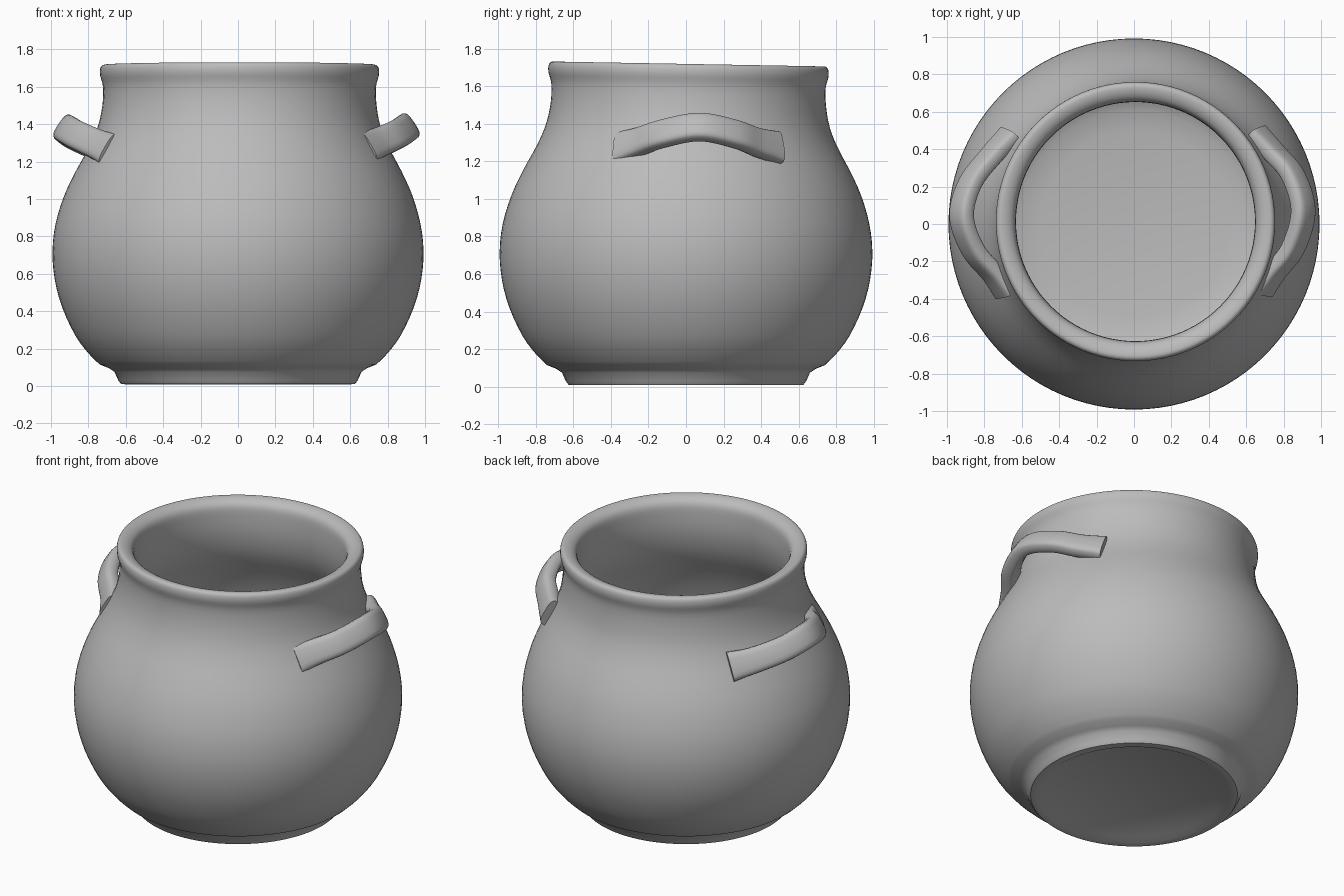
import bpy, bmesh, math
from mathutils import Vector

if "Cube" in bpy.data.objects:
    bpy.data.objects.remove(bpy.data.objects["Cube"])

clay = bpy.data.materials.new("grey clay")
clay.diffuse_color = (0.5, 0.5, 0.5, 1)
clay.use_nodes = True
clay.node_tree.nodes["Principled BSDF"].inputs["Base Color"].default_value = clay.diffuse_color


def finish(name, bm, angle):
    bmesh.ops.recalc_face_normals(bm, faces=bm.faces)
    me = bpy.data.meshes.new(name)
    bm.to_mesh(me)
    bm.free()
    me.materials.append(clay)
    ob = bpy.data.objects.new(name, me)
    bpy.context.collection.objects.link(ob)
    bpy.ops.object.select_all(action='DESELECT')
    ob.select_set(True)
    bpy.context.view_layer.objects.active = ob
    bpy.ops.object.shade_smooth_by_angle(angle=math.radians(angle))
    return ob


def spline(pts, n):
    """Catmull-Rom curve through the points."""
    p = [Vector(q) for q in pts]
    p = [2 * p[0] - p[1]] + p + [2 * p[-1] - p[-2]]
    out = []
    for i in range(1, len(p) - 2):
        a, b, c, d = p[i - 1:i + 3]
        for k in range(n):
            t = k / n
            out.append(0.5 * (2 * b + (c - a) * t + (2 * a - 5 * b + 4 * c - d) * t * t
                              + (3 * b - a - 3 * c + d) * t ** 3))
    return out + [p[-2]]


def loft(bm, rings, cap):
    vr = [[bm.verts.new(v) for v in r] for r in rings]
    n = len(rings[0])
    for a, b in zip(vr, vr[1:]):
        for i in range(n):
            j = (i + 1) % n
            bm.faces.new((a[i], a[j], b[j], b[i]))
    if cap:
        bm.faces.new(vr[0])
        bm.faces.new(vr[-1])


# Pot: one lathed profile from underside, up the outside, over the rim and down inside
foot = [(0.54, 0.03), (0.58, 0.008), (0.625, 0.01), (0.64, 0.03), (0.66, 0.075), (0.69, 0.095)]
outside = [(0.74, 0.115), (0.80, 0.175), (0.87, 0.27), (0.94, 0.42), (0.98, 0.57), (0.992, 0.72),
           (0.975, 0.87), (0.93, 1.02), (0.87, 1.15), (0.80, 1.28), (0.755, 1.39),
           (0.733, 1.5), (0.73, 1.6), (0.745, 1.66), (0.745, 1.695)]
rim = [(0.735, 1.713), (0.715, 1.718), (0.68, 1.708), (0.65, 1.68)]
inside = [(0.64, 1.62), (0.645, 1.48), (0.69, 1.32), (0.80, 1.12), (0.88, 0.9), (0.9, 0.72),
          (0.87, 0.48), (0.78, 0.28), (0.66, 0.16), (0.5, 0.12)]
profile = foot + [tuple(v) for v in spline([p + (0,) for p in outside + rim + inside], 3)]
SEG = 96
rings = []
for p in profile:
    r, z = p[0], p[1]
    lean = min(1, max(0, (z - 0.9) / 0.6))        # neck sits slightly off axis, rim tilts
    ring = []
    for i in range(SEG):
        a = 2 * math.pi * i / SEG
        y = r * math.sin(a) + 0.013 * lean
        ring.append((r * math.cos(a) + 0.008 * lean, y, z - 0.018 * lean * y))
    rings.append(ring)
bm = bmesh.new()
loft(bm, rings, True)
finish("pot_body", bm, 50)

# Handles: flat rounded strap swept along a tilted arch
paths = {
    "right_handle": [(0.65, 0.49, 1.27), (0.75, 0.38, 1.30), (0.85, 0.26, 1.345), (0.905, 0.07, 1.382),
                     (0.85, -0.13, 1.345), (0.75, -0.26, 1.30), (0.68, -0.36, 1.27)],
    "left_handle": [(-0.66, 0.48, 1.26), (-0.76, 0.37, 1.29), (-0.875, 0.22, 1.34), (-0.922, 0.04, 1.375),
                    (-0.86, -0.14, 1.34), (-0.75, -0.27, 1.29), (-0.68, -0.37, 1.26)],
}
for name, pts in paths.items():
    side = 1 if pts[3][0] > 0 else -1
    down = Vector((side * 0.55, 0, -0.83)).normalized()    # across the strap's width
    path = spline(pts, 6)
    rings = []
    for k, c in enumerate(path):
        t = (path[min(k + 1, len(path) - 1)] - path[max(k - 1, 0)]).normalized()
        u = (down - t * down.dot(t)).normalized()
        v = t.cross(u)
        flare = 1 + 0.2 * abs(2 * k / (len(path) - 1) - 1) ** 4
        ring = []
        for i in range(20):
            a = 2 * math.pi * i / 20
            ca, sa = math.cos(a), math.sin(a)
            ring.append(c + u * 0.078 * flare * math.copysign(abs(ca) ** 0.6, ca)
                        + v * 0.046 * math.copysign(abs(sa) ** 0.6, sa))
        rings.append(ring)
    bm = bmesh.new()
    loft(bm, rings, True)
    finish(name, bm, 60)
